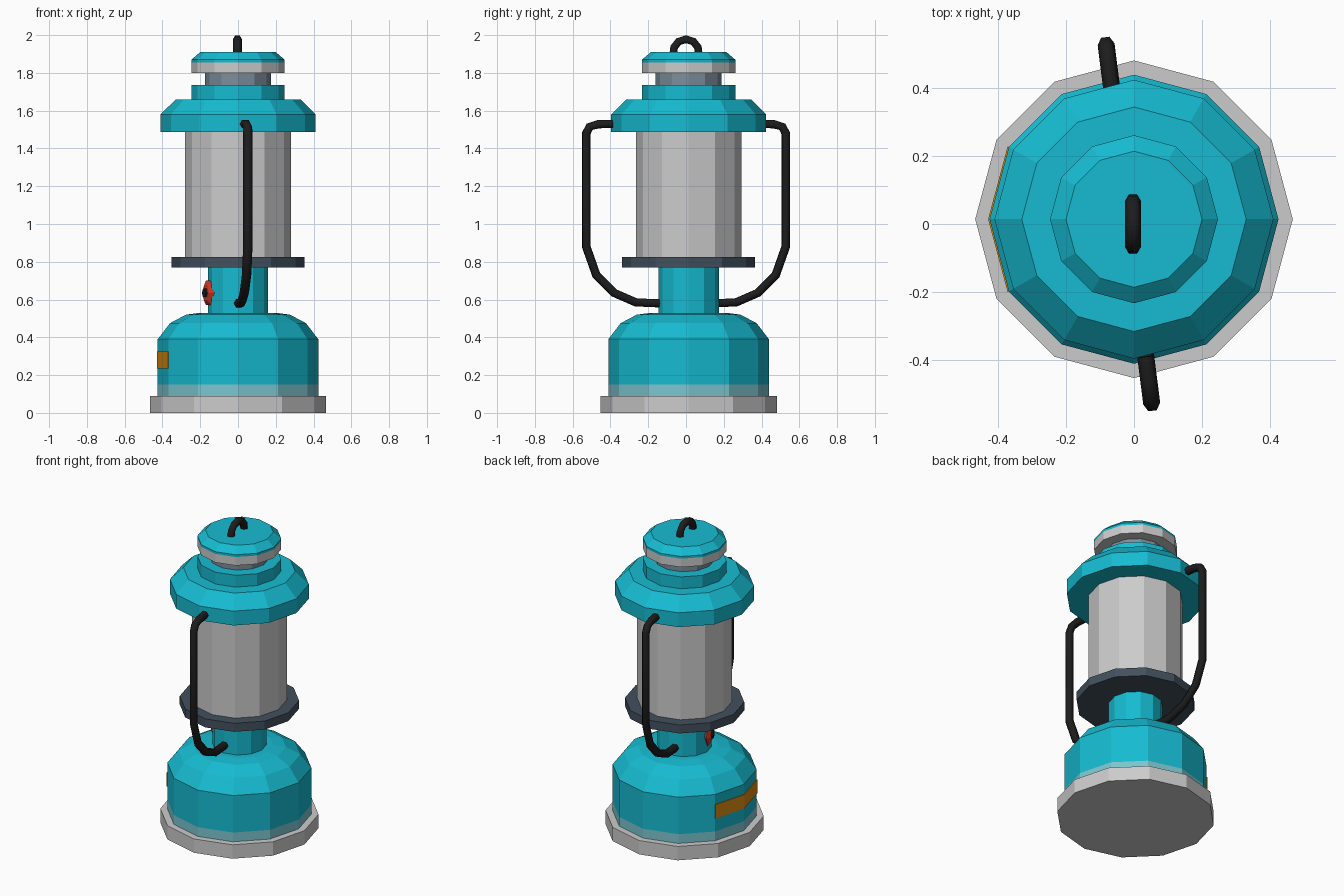
import bpy, bmesh
from math import cos, sin, pi, radians
from mathutils import Matrix, Vector

if "Cube" in bpy.data.objects:
    bpy.data.objects.remove(bpy.data.objects["Cube"])

SIDES = 12
CY = 0.014  # the lathed body sits slightly behind the handle centre


def material(name, rgb):
    m = bpy.data.materials.new(name)
    m.diffuse_color = (*rgb, 1)
    m.use_nodes = True
    m.node_tree.nodes["Principled BSDF"].inputs["Base Color"].default_value = m.diffuse_color
    return m


TEAL = material("teal", (0.008, 0.50, 0.64))
PALE = material("pale_teal", (0.20, 0.56, 0.62))
SLATE = material("slate", (0.055, 0.08, 0.11))
VENT = material("vent_blue_grey", (0.20, 0.27, 0.33))
BLACK = material("black", (0.012, 0.012, 0.012))
RED = material("red", (0.65, 0.04, 0.02))
ORANGE = material("orange", (0.70, 0.26, 0.005))


def mesh_object(name, bm, mat=None):
    bmesh.ops.recalc_face_normals(bm, faces=bm.faces)
    me = bpy.data.meshes.new(name)
    bm.to_mesh(me)
    bm.free()
    ob = bpy.data.objects.new(name, me)
    bpy.context.collection.objects.link(ob)
    if mat:
        me.materials.append(mat)
    return ob


def lathe(name, profile, mat=None, sides=SIDES, place=Matrix.Translation((0, CY, 0))):
    """Turn (radius, z) points about z into a capped, faceted solid."""
    bm = bmesh.new()
    rings = [[bm.verts.new((r * cos(2 * pi * i / sides), r * sin(2 * pi * i / sides), z))
              for i in range(sides)] for r, z in profile]
    for a, b in zip(rings, rings[1:]):
        for i in range(sides):
            j = (i + 1) % sides
            bm.faces.new((a[i], a[j], b[j], b[i]))
    bm.faces.new(rings[0][::-1])
    bm.faces.new(rings[-1])
    bm.transform(place)
    return mesh_object(name, bm, mat)


def tube(name, points, radius, mat):
    """Six-sided rod along a polyline."""
    cu = bpy.data.curves.new(name, 'CURVE')
    cu.dimensions = '3D'
    cu.bevel_depth = radius
    cu.bevel_resolution = 1
    cu.use_fill_caps = True
    sp = cu.splines.new('POLY')
    sp.points.add(len(points) - 1)
    for p, co in zip(sp.points, points):
        p.co = (*co, 1)
    cu.materials.append(mat)
    ob = bpy.data.objects.new(name, cu)
    bpy.context.collection.objects.link(ob)
    return ob


# Base and fuel tank
lathe("base_plate", [(0.467, 0), (0.467, 0.09)])
lathe("tank_trim", [(0.425, 0.09), (0.425, 0.15)], PALE)
lathe("fuel_tank", [(0.425, 0.15), (0.425, 0.39), (0.36, 0.475), (0.275, 0.52), (0.20, 0.53)], TEAL)

# Burner neck, tray and glass
lathe("burner_neck", [(0.16, 0.52), (0.16, 0.775)], TEAL)
lathe("burner_tray", [(0.352, 0.77), (0.352, 0.825)], SLATE)
lathe("glass_chimney", [(0.28, 0.82), (0.28, 1.49)])

# Hood, vent and top cap
lathe("hood", [(0.41, 1.487), (0.41, 1.58), (0.33, 1.66), (0.247, 1.66), (0.247, 1.737)], TEAL)
lathe("vent_neck", [(0.175, 1.73), (0.175, 1.805)], VENT)
lathe("cap_rim", [(0.247, 1.80), (0.247, 1.855)])
lathe("top_cap", [(0.247, 1.855), (0.247, 1.87), (0.20, 1.91)], TEAL)

# Hanging loop
tube("top_loop", [(-0.003, 0.068 * cos(a), 1.91 + 0.068 * sin(a))
                  for a in (radians(d) for d in (-10, 22, 55, 90, 125, 158, 190))], 0.024, BLACK)

# Side handles: one path, repeated front and back, turned a little about z
path = [(0.39, 1.53), (0.465, 1.528), (0.51, 1.515), (0.528, 1.48), (0.528, 0.88),
        (0.475, 0.73), (0.38, 0.635), (0.265, 0.585), (0.14, 0.58)]
for side, name in ((-1, "front_handle"), (1, "back_handle")):
    tube(name, [(-0.015 - 0.127 * side * y, side * y, z) for y, z in path], 0.025, BLACK)

# Valve knob on the left of the neck, facing left and slightly forward
axis = Vector((-0.92, -0.39, 0))
place = Matrix.Translation((-0.155, -0.015, 0.635)) @ axis.to_track_quat('Z', 'Y').to_matrix().to_4x4()
lathe("valve_knob", [(0.045, -0.018), (0.075, 0), (0.045, 0.018)], RED, 6, place)
lathe("valve_hub", [(0.026, -0.03), (0.026, 0.028)], BLACK, 6, place)

# Orange label wrapped over the two left facets of the tank
bm = bmesh.new()
cols = []
for deg in (150, 180, 210):
    a = radians(deg)
    cols.append([bm.verts.new((r * cos(a), r * sin(a) + CY, z))
                 for r, z in ((0.42, 0.235), (0.429, 0.235), (0.429, 0.325), (0.42, 0.325))])
for a, b in zip(cols, cols[1:]):
    for i in range(4):
        j = (i + 1) % 4
        bm.faces.new((a[i], a[j], b[j], b[i]))
bm.faces.new(cols[0])
bm.faces.new(cols[-1])
mesh_object("tank_label", bm, ORANGE)
